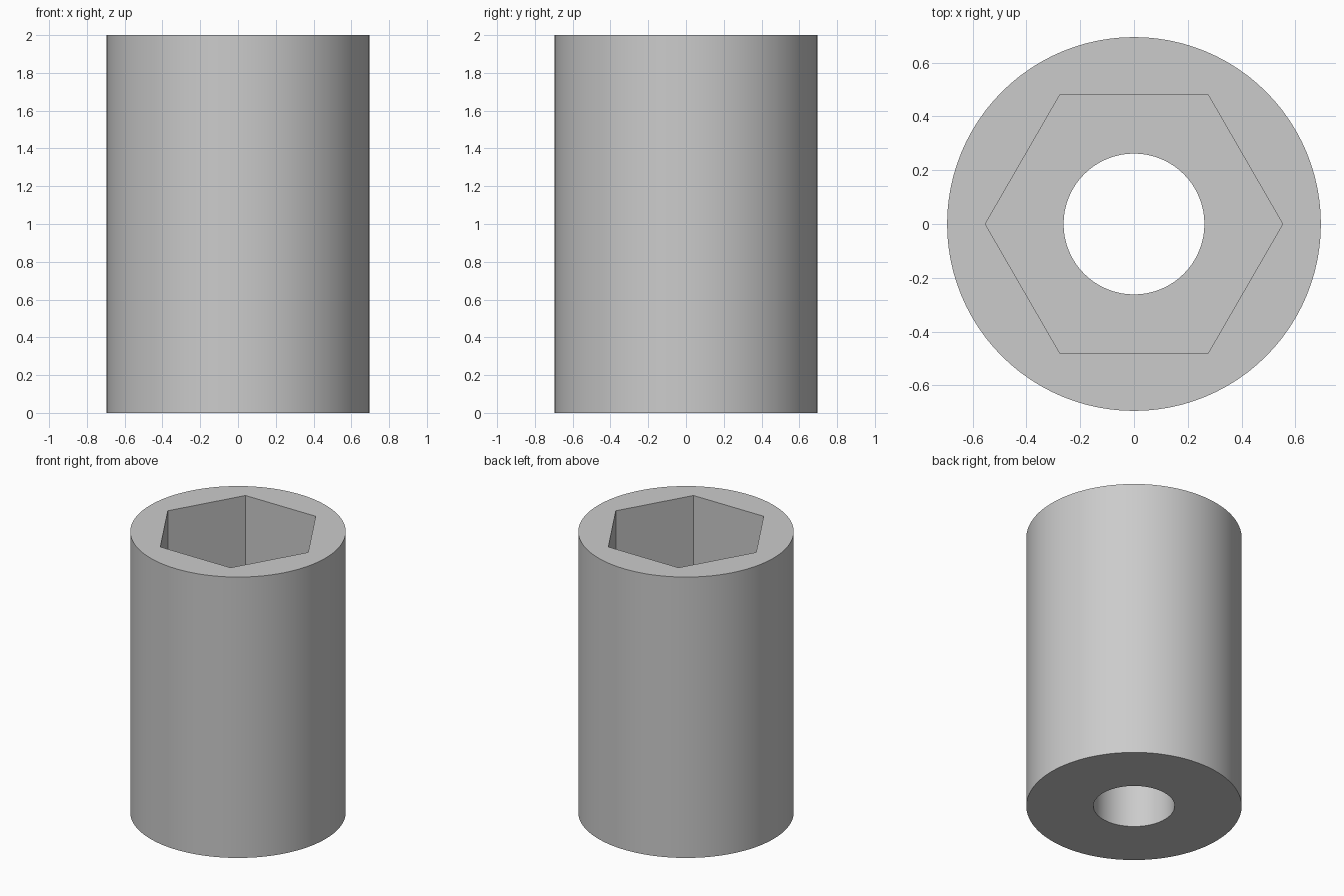
import bpy
import math

cube = bpy.data.objects.get("Cube")
if cube:
    bpy.data.objects.remove(cube, do_unlink=True)

HEIGHT = 2.0
OUTER_R = 0.695
BORE_R = 0.262
HEX_R = 0.553      # centre to corner
FLOOR_Z = 0.7      # bottom of the hexagonal pocket

grey = bpy.data.materials.new("plain_grey")
grey.use_nodes = True
colour = (0.6, 0.6, 0.6, 1)
grey.diffuse_color = colour
grey.node_tree.nodes["Principled BSDF"].inputs["Base Color"].default_value = colour


def prism(name, sides, radius, z0, z1, turn=0.0):
    bpy.ops.mesh.primitive_cylinder_add(
        vertices=sides, radius=radius, depth=z1 - z0,
        location=(0, 0, (z0 + z1) / 2), rotation=(0, 0, turn))
    obj = bpy.context.object
    obj.name = name
    obj.data.materials.append(grey)
    return obj


def cut(body, cutter):
    cutter.hide_render = True
    mod = body.modifiers.new(cutter.name, "BOOLEAN")
    mod.operation = "DIFFERENCE"
    mod.solver = "EXACT"
    mod.object = cutter
    bpy.context.view_layer.objects.active = body
    bpy.ops.object.modifier_apply(modifier=mod.name)
    bpy.data.objects.remove(cutter, do_unlink=True)


# Round sleeve
sleeve = prism("spacer_sleeve", 96, OUTER_R, 0, HEIGHT)

# Hexagonal pocket from the top, corners on the x axis
cut(sleeve, prism("hex_pocket", 6, HEX_R, FLOOR_Z, HEIGHT + 0.2, math.radians(30)))

# Round bore through the floor
cut(sleeve, prism("through_bore", 64, BORE_R, -0.2, FLOOR_Z + 0.2))

# Smooth round walls, crisp rims and hexagon corners
bpy.ops.object.select_all(action="DESELECT")
sleeve.select_set(True)
bpy.context.view_layer.objects.active = sleeve
bpy.ops.object.shade_smooth_by_angle(angle=math.radians(30))
